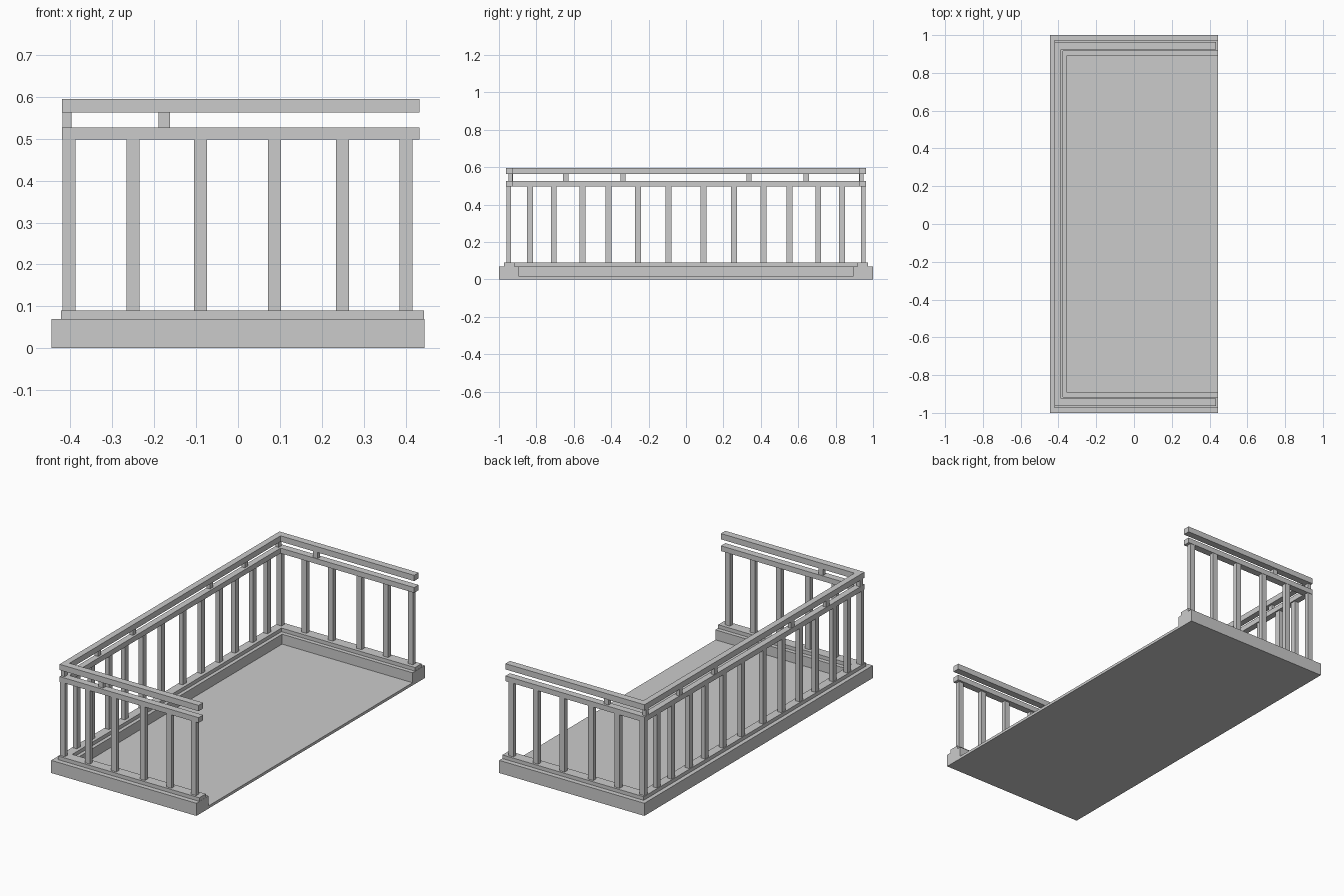
import bpy, bmesh

if "Cube" in bpy.data.objects:
    bpy.data.objects.remove(bpy.data.objects["Cube"])


def finish(name, bm):
    bmesh.ops.recalc_face_normals(bm, faces=bm.faces)
    mesh = bpy.data.meshes.new(name)
    bm.to_mesh(mesh)
    bm.free()
    obj = bpy.data.objects.new(name, mesh)
    bpy.context.collection.objects.link(obj)
    return obj


def box(name, x0, x1, y0, y1, z0, z1):
    bm = bmesh.new()
    bmesh.ops.create_cube(bm, size=1)
    for v in bm.verts:
        v.co.x = x0 if v.co.x < 0 else x1
        v.co.y = y0 if v.co.y < 0 else y1
        v.co.z = z0 if v.co.z < 0 else z1
    return finish(name, bm)


def u_band(name, x_out, x_in, x_end, y_out, y_in, z0, z1):
    """U-shaped band, open toward +x, extruded from z0 to z1."""
    outline = [(x_end, -y_out), (x_out, -y_out), (x_out, y_out), (x_end, y_out),
               (x_end, y_in), (x_in, y_in), (x_in, -y_in), (x_end, -y_in)]
    bm = bmesh.new()
    face = bm.faces.new([bm.verts.new((x, y, z0)) for x, y in outline])
    ext = bmesh.ops.extrude_face_region(bm, geom=[face], use_keep_orig=True)
    for g in ext["geom"]:
        if isinstance(g, bmesh.types.BMVert):
            g.co.z = z1
    return finish(name, bm)


# Floor slab, raised curb and ledge
box("floor", -0.355, 0.445, -0.893, 0.893, 0, 0.015)
u_band("curb", -0.445, -0.355, 0.445, 1.0, 0.893, 0, 0.07)
u_band("ledge", -0.422, -0.375, 0.444, 0.973, 0.916, 0.07, 0.09)

# Lower and upper handrails
u_band("lower_rail", -0.42, -0.386, 0.433, 0.963, 0.924, 0.498, 0.527)
u_band("upper_rail", -0.42, -0.386, 0.433, 0.963, 0.924, 0.563, 0.595)

# Balusters and spacer blocks, mirrored to both sides
W = 0.0155
for s, side in ((-1, "front"), (1, "back")):
    def mirrored(name, x0, x1, ya, yb, z0, z1):
        box(name, x0, x1, min(s * ya, s * yb), max(s * ya, s * yb), z0, z1)

    # Side balusters, the first one being the corner post
    for x in (-0.404, -0.251, -0.089, 0.087, 0.249, 0.401):
        mirrored(side + "_baluster", x - W, x + W, 0.936, 0.961, 0.09, 0.498)

    # Balusters along the long side
    for y in (0.094, 0.257, 0.414, 0.553, 0.707, 0.834):
        mirrored("long_baluster", -0.418, -0.393, y - W, y + W, 0.09, 0.498)

    # Spacers between the two rails
    mirrored("corner_spacer", -0.419, -0.398, 0.925, 0.95, 0.527, 0.563)
    mirrored(side + "_spacer", -0.19, -0.162, 0.927, 0.95, 0.527, 0.563)
    for y in (0.337, 0.643):
        mirrored("long_spacer", -0.419, -0.398, y - 0.014, y + 0.014, 0.527, 0.563)
